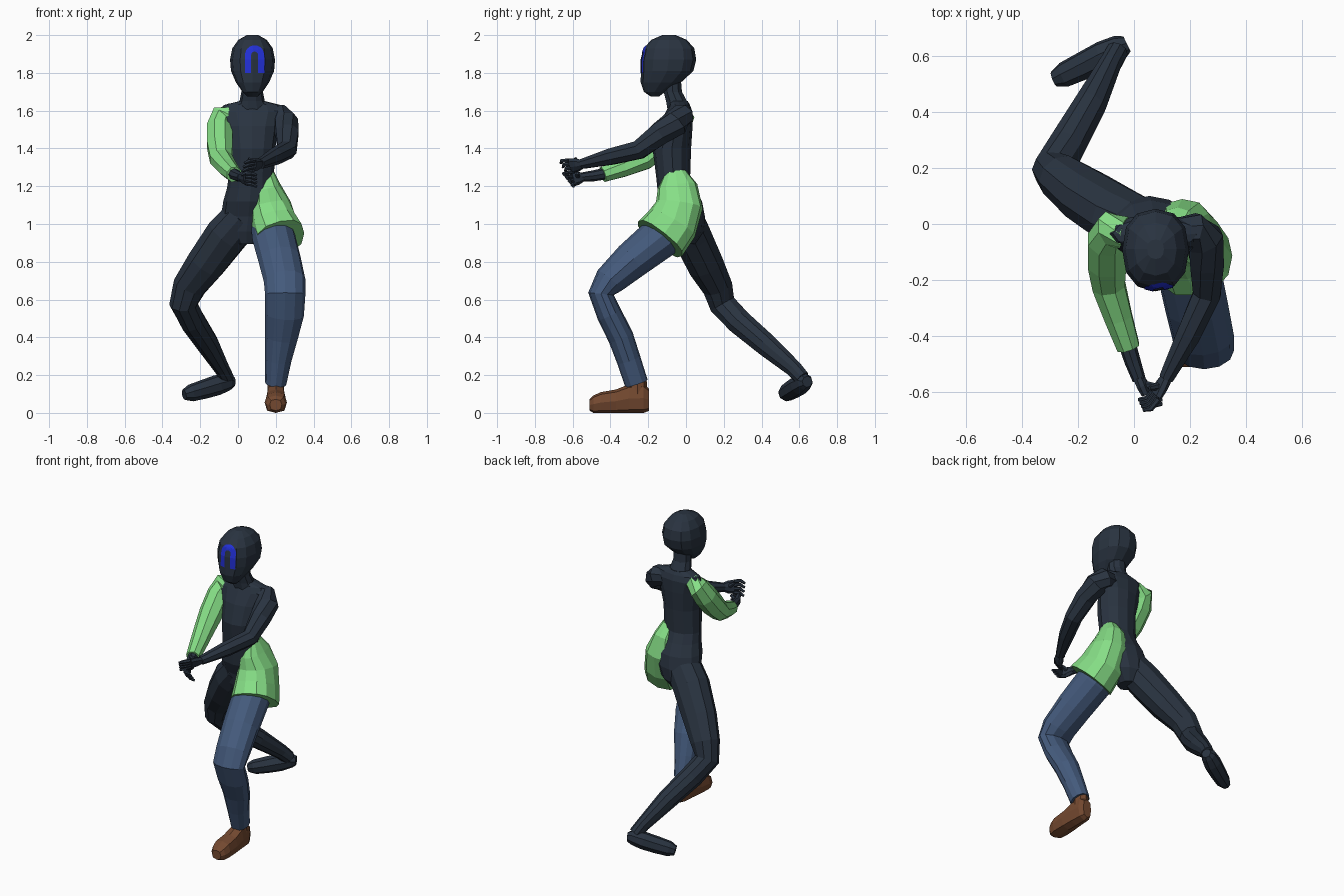
import bpy, bmesh, math
from mathutils import Vector
from mathutils.bvhtree import BVHTree


def material(name, rgb):
    m = bpy.data.materials.new(name)
    lin = [((c / 255 + 0.055) / 1.055) ** 2.4 for c in rgb]
    m.diffuse_color = (*lin, 1)
    return m


DARK = material("dark slate", (41, 51, 64))
GREEN = material("light green", (134, 222, 134))
JEANS = material("denim blue", (68, 90, 124))
BROWN = material("brown leather", (116, 73, 48))
BLUE = material("bright blue", (34, 48, 215))


def finish(name, bm, mat):
    bmesh.ops.recalc_face_normals(bm, faces=bm.faces)
    me = bpy.data.meshes.new(name)
    bm.to_mesh(me)
    bm.free()
    me.materials.append(mat)
    ob = bpy.data.objects.new(name, me)
    bpy.context.collection.objects.link(ob)
    return ob


def power(v, p):
    return math.copysign(abs(v) ** p, v)


def loft(name, rings, mat, n=10, ref=(1, 0, 0), normal=None, p=1.0, half=False):
    """Tube through rings of (x, y, z, radius along ref, other radius).
    p below 1 squares the section; half turns it by half a side."""
    bm = bmesh.new()
    pts = [Vector(r[:3]) for r in rings]
    turn = math.pi / n if half else 0
    grow = 1 / math.cos(turn)
    loops = []
    for i, r in enumerate(rings):
        if normal:
            t = Vector(normal)
        else:
            t = Vector()
            if i > 0:
                t += (pts[i] - pts[i - 1]).normalized()
            if i < len(pts) - 1:
                t += (pts[i + 1] - pts[i]).normalized()
            t.normalize()
        a = Vector(ref)
        a = (a - t * a.dot(t)).normalized()
        b = t.cross(a)
        loop = []
        for k in range(n):
            ang = 2 * math.pi * k / n + turn
            loop.append(bm.verts.new(pts[i] + a * r[3] * grow * power(math.cos(ang), p)
                                     + b * r[-1] * grow * power(math.sin(ang), p)))
        loops.append(loop)
    for l0, l1 in zip(loops, loops[1:]):
        for k in range(n):
            j = (k + 1) % n
            bm.faces.new((l0[k], l0[j], l1[j], l1[k]))
    bm.faces.new(loops[0])
    bm.faces.new(loops[-1])
    return finish(name, bm, mat)


UP = (0, 0, 1)

# Head and neck
head = loft("head", [
    (.077, -.165, 1.675, .028, .022), (.077, -.166, 1.70, .054, .057),
    (.077, -.133, 1.75, .088, .107), (.077, -.10, 1.81, .114, .139),
    (.077, -.092, 1.87, .119, .146), (.077, -.09, 1.93, .107, .134),
    (.077, -.09, 1.975, .075, .094), (.077, -.09, 2.0, .03, .035)],
    DARK, 12, normal=UP, p=.85)
loft("neck", [(.075, -.035, 1.60, .09, .065), (.075, -.05, 1.65, .067, .058),
              (.075, -.07, 1.70, .057, .051), (.075, -.075, 1.77, .057, .05)],
     DARK, 10, normal=UP)

# Torso
loft("torso", [
    (.045, -.01, .895, .05, .06), (.045, 0, .96, .115, .095),
    (.055, -.005, 1.04, .145, .105), (.062, -.03, 1.12, .14, .115),
    (.068, -.052, 1.19, .126, .1), (.07, -.068, 1.25, .12, .09),
    (.075, -.075, 1.4, .122, .102), (.075, -.055, 1.52, .14, .09),
    (.075, -.036, 1.595, .17, .07), (.075, -.034, 1.63, .15, .055),
    (.075, -.042, 1.65, .07, .052)],
    DARK, 12, normal=UP)

# Arch mark on the face, laid on the head surface
tree = BVHTree.FromPolygons([v.co for v in head.data.vertices],
                            [tuple(f.vertices) for f in head.data.polygons])
line = [(-1, 0, 1.80 + .095 * i / 8) for i in range(8)]
line += [(-math.cos(math.pi * i / 12), math.sin(math.pi * i / 12), 1.895) for i in range(13)]
line += [(1, 0, 1.895 - .095 * i / 8) for i in range(1, 9)]
bm = bmesh.new()
rows = []
for c, s, z in line:
    row = []
    for r in (.018, .029, .04, .051):
        o = Vector((.088 + c * r, -1, z + s * r))
        hit = tree.ray_cast(o, Vector((0, 1, 0)))[0]
        row.append(bm.verts.new(hit + Vector((0, -.004, 0))))
    rows.append(row)
for r0, r1 in zip(rows, rows[1:]):
    for k in range(3):
        bm.faces.new((r0[k], r0[k + 1], r1[k + 1], r1[k]))
arch = finish("face_arch", bm, BLUE)
if arch.data.polygons[0].normal.y > 0:
    arch.data.flip_normals()

# Arms
loft("left_arm", [
    (.12, -.035, 1.588, .047), (.215, -.022, 1.575, .06), (.25, -.055, 1.535, .067),
    (.26, -.14, 1.478, .06), (.26, -.25, 1.392, .049),
    (.195, -.395, 1.357, .043), (.115, -.55, 1.318, .026)], DARK, 8, ref=UP, half=True)
loft("right_sleeve", [
    (-.03, -.03, 1.585, .053), (-.082, -.02, 1.568, .062), (-.096, -.06, 1.51, .068),
    (-.096, -.14, 1.42, .068), (-.09, -.22, 1.345, .058),
    (-.055, -.335, 1.298, .049), (-.02, -.44, 1.262, .04)], GREEN, 8, half=True)
loft("right_forearm", [(-.03, -.41, 1.27, .032), (-.005, -.49, 1.255, .029),
                       (.018, -.555, 1.248, .024)], DARK, 8)


# Hands
def hand(side, wrist, knuckle, tip, spread, thumb):
    w, k, t, s, th = (Vector(v) for v in (wrist, knuckle, tip, spread, thumb))
    s.normalize()
    loft(side + "_palm", [(*w, .024, .021), (*((w + k) / 2), .038, .021),
                          (*k, .042, .017)], DARK, 8, ref=s)
    for i in range(4):
        off = s * (i - 1.5) * .022
        mid = (k + t) / 2 + Vector((0, -.014, .004))
        loft(f"{side}_finger_{i + 1}", [(*(k + off), .012), (*(mid + off * 1.1), .011),
                                        (*(t + off * 1.15), .007)], DARK, 6, ref=s)
    loft(side + "_thumb", [(*((w + k) / 2), .015), (*((w + k + th * 2) / 4), .013),
                           (*th, .008)], DARK, 6, ref=s)


hand("left", (.118, -.545, 1.319), (.08, -.608, 1.308), (.025, -.645, 1.29),
     (.2, -.45, .8), (.055, -.585, 1.348))
hand("right", (.015, -.545, 1.249), (.045, -.602, 1.24), (.1, -.618, 1.228),
     (0, -.5, .65), (.075, -.575, 1.268))

# Left hip flap, flaring to the outer front corner, and trouser leg
loft("hip_flap", [
    (.14, -.055, 1.272, .05, .058), (.155, -.045, 1.2, .07, .105),
    (.172, -.035, 1.1, .108, .125), (.192, -.075, 1.0, .122, .14),
    (.221, -.137, .922, .135, .148)], GREEN, 12, p=.82)
loft("trouser_leg", [
    (.17, -.03, 1.02, .105, .11), (.19, -.14, .925, .115, .113),
    (.222, -.29, .805, .113, .1), (.247, -.405, .70, .11, .083),
    (.25, -.45, .63, .107, .068), (.246, -.405, .52, .103, .067),
    (.23, -.345, .4, .087, .068), (.213, -.303, .28, .07, .064),
    (.2, -.262, .155, .056, .062)], JEANS, 12)

# Shoe
loft("shoe", [
    (.2, -.197, .07, .03, .06), (.2, -.225, .078, .045, .078),
    (.2, -.30, .076, .051, .076), (.2, -.37, .062, .056, .062),
    (.2, -.45, .055, .059, .055), (.2, -.49, .046, .05, .046),
    (.2, -.51, .042, .032, .03)], BROWN, 8, normal=(0, 1, 0), p=.72)
loft("shoe_collar", [(.2, -.255, .08, .045, .055), (.2, -.26, .19, .042, .05)],
     BROWN, 8, normal=UP)

# Right leg and foot
loft("right_leg", [
    (.03, -.01, 1.04, .11, .1), (-.06, .03, .94, .116, .107),
    (-.17, .10, .79, .106, .101), (-.257, .165, .67, .09, .084),
    (-.288, .193, .575, .076, .074), (-.24, .278, .485, .07, .07),
    (-.157, .425, .36, .06, .063), (-.085, .57, .235, .041, .046),
    (-.06, .615, .185, .04, .042)], DARK, 10)
loft("right_foot", [
    (-.025, .642, .165, .03, .03), (-.05, .63, .165, .046, .046),
    (-.11, .6, .147, .054, .054), (-.18, .565, .125, .052, .05),
    (-.25, .532, .105, .047, .044), (-.285, .517, .096, .03, .028)],
    DARK, 8, ref=(.3, .6, -.5))
